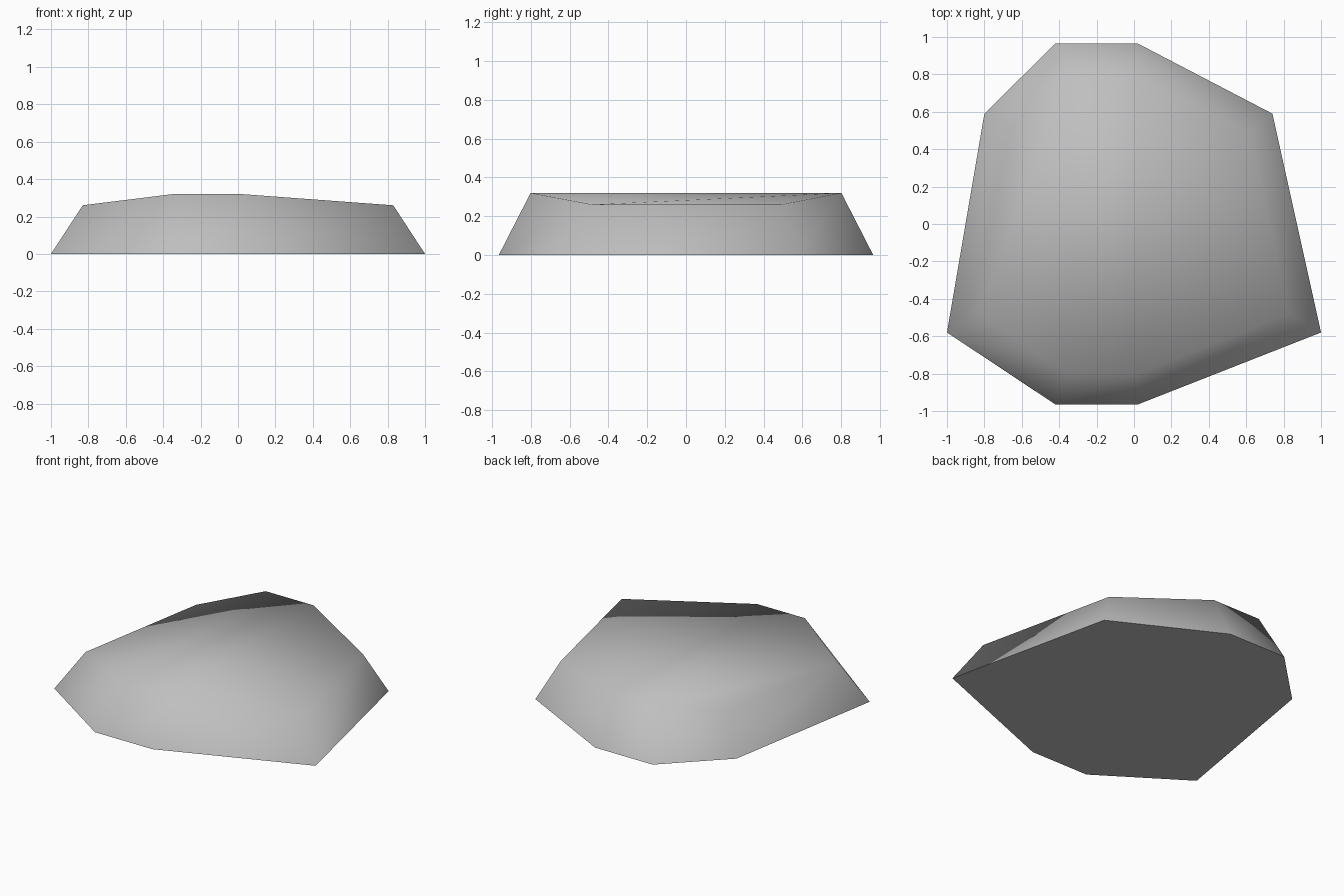
import bpy
import bmesh
import math

cube = bpy.data.objects.get("Cube")
if cube:
    bpy.data.objects.remove(cube, do_unlink=True)

# Stone colour
stone_grey = bpy.data.materials.new("stone_grey")
stone_grey.use_nodes = True
colour = (0.52, 0.52, 0.52, 1.0)
stone_grey.diffuse_color = colour
for node in stone_grey.node_tree.nodes:
    if node.type == "BSDF_PRINCIPLED":
        node.inputs["Base Color"].default_value = colour
        node.inputs["Roughness"].default_value = 0.9

# Irregular eight-sided footprint, counterclockwise from the front
OUTLINE = [(0.02, -0.965), (1.0, -0.58), (0.74, 0.59), (0.02, 0.965),
           (-0.42, 0.965), (-0.80, 0.59), (-1.0, -0.58), (-0.42, -0.965)]
TAPER = 0.83
RIDGE_Z, SHOULDER_Z = 0.32, 0.26
RIDGE = (0, 3, 4, 7)

bm = bmesh.new()
base = [bm.verts.new((x, y, 0)) for x, y in OUTLINE]
rim = [bm.verts.new((x * TAPER, y * TAPER, RIDGE_Z if i in RIDGE else SHOULDER_Z))
       for i, (x, y) in enumerate(OUTLINE)]

# Flat underside and sloping sides
bm.faces.new(base[::-1])
count = len(base)
for i in range(count):
    j = (i + 1) % count
    bm.faces.new((base[i], base[j], rim[j], rim[i]))

# Level middle strip with a folded slope on each side
for loop in (RIDGE, (0, 1, 3), (1, 2, 3), (4, 5, 6), (4, 6, 7)):
    bm.faces.new([rim[i] for i in loop])
bmesh.ops.recalc_face_normals(bm, faces=bm.faces)

mesh = bpy.data.meshes.new("stone")
bm.to_mesh(mesh)
bm.free()
mesh.materials.append(stone_grey)
stone = bpy.data.objects.new("stone", mesh)
bpy.context.collection.objects.link(stone)

# Soft shading over the top and sides, crisp edge round the underside
bpy.ops.object.select_all(action="DESELECT")
stone.select_set(True)
bpy.context.view_layer.objects.active = stone
bpy.ops.object.shade_smooth_by_angle(angle=math.radians(85))
